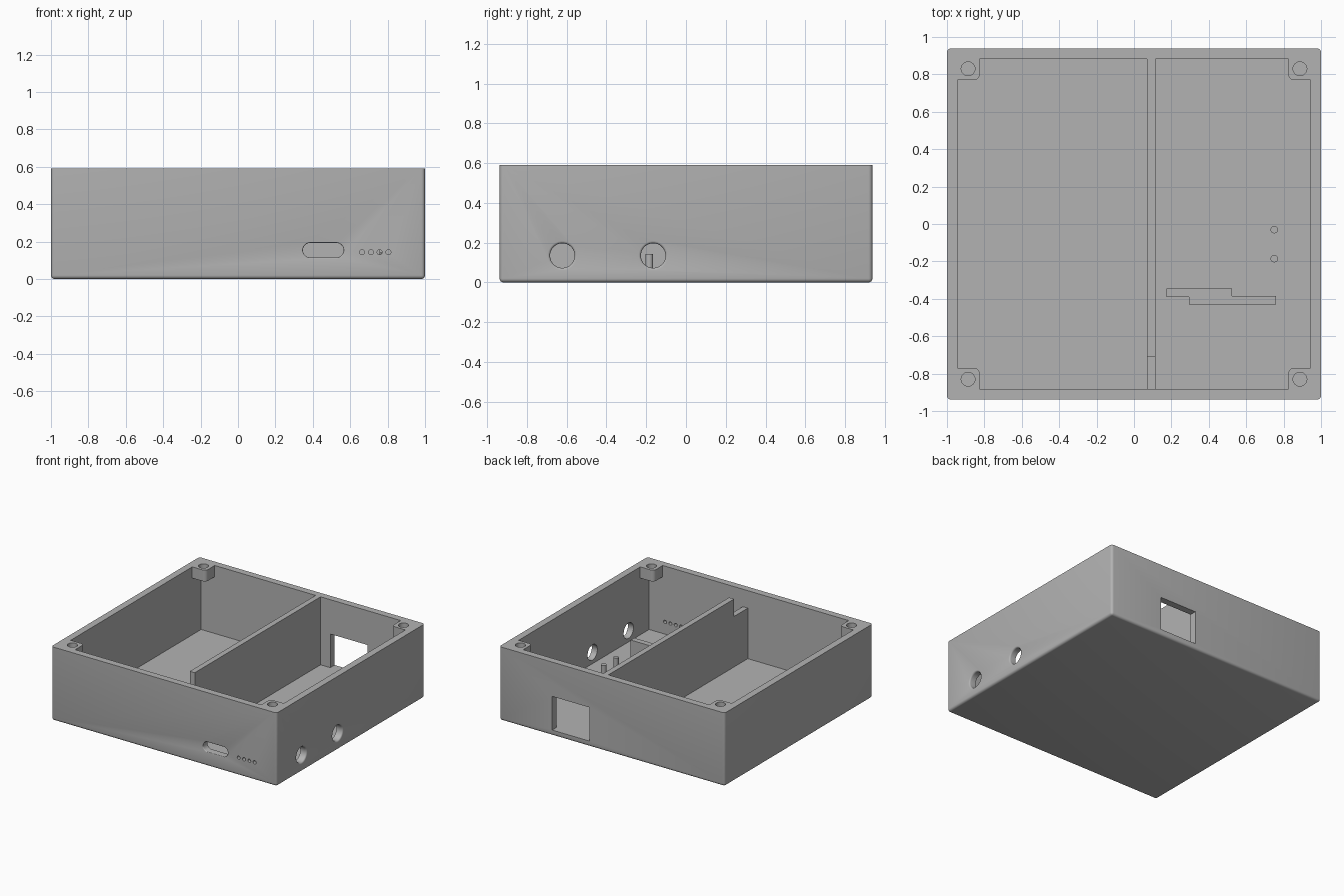
import bpy, bmesh, math
from mathutils import Vector

cube = bpy.data.objects.get("Cube")
if cube:
    bpy.data.objects.remove(cube, do_unlink=True)

grey = bpy.data.materials.new("plain grey")
grey.use_nodes = True
grey.diffuse_color = (0.45, 0.45, 0.45, 1)
bsdf = next(n for n in grey.node_tree.nodes if n.type == 'BSDF_PRINCIPLED')
bsdf.inputs["Base Color"].default_value = grey.diffuse_color
bsdf.inputs["Roughness"].default_value = 0.6

HX, HY, TOP = 1.0, 0.938, 0.59      # outer half sizes and height
WALL, FLOOR = 0.055, 0.045
IX, IY = HX - WALL, HY - WALL


def finish(name, bm):
    bmesh.ops.recalc_face_normals(bm, faces=bm.faces)
    mesh = bpy.data.meshes.new(name)
    bm.to_mesh(mesh)
    bm.free()
    mesh.materials.append(grey)
    ob = bpy.data.objects.new(name, mesh)
    bpy.context.collection.objects.link(ob)
    return ob


def loft(name, rings):
    """Closed solid through rings of equal point count."""
    bm = bmesh.new()
    loops = [[bm.verts.new(p) for p in ring] for ring in rings]
    n = len(loops[0])
    for a, b in zip(loops, loops[1:]):
        for i in range(n):
            j = (i + 1) % n
            bm.faces.new((a[i], a[j], b[j], b[i]))
    bm.faces.new(loops[0])
    bm.faces.new(loops[-1])
    return finish(name, bm)


def prism(name, outline, z0, z1):
    return loft(name, [[(x, y, z) for x, y in outline] for z in (z0, z1)])


def box(name, x0, x1, y0, y1, z0, z1):
    return prism(name, [(x0, y0), (x1, y0), (x1, y1), (x0, y1)], z0, z1)


def capsule(cx, cy, r, half=0.0, n=32):
    """Circle, or a slot when half is above zero."""
    pts = []
    for i in range(n):
        a = 2 * math.pi * (i + 0.5) / n
        shift = half if math.cos(a) > 0 else -half
        pts.append((cx + shift + r * math.cos(a), cy + r * math.sin(a)))
    return pts


def cut(ob, cutter):
    mod = ob.modifiers.new("cut", 'BOOLEAN')
    mod.operation = 'DIFFERENCE'
    mod.solver = 'EXACT'
    mod.object = cutter
    bpy.context.view_layer.objects.active = ob
    bpy.ops.object.modifier_apply(modifier=mod.name)
    bpy.data.objects.remove(cutter, do_unlink=True)


def smooth(ob):
    bpy.ops.object.select_all(action='DESELECT')
    ob.select_set(True)
    bpy.context.view_layer.objects.active = ob
    bpy.ops.object.shade_smooth_by_angle(angle=math.radians(32))


def flared(place, outer, r, flare, half=0.0):
    """Wall-opening cutter with a rounded outer lip; place maps (u, v, depth)."""
    steps = [(outer - 0.1, 0)]
    for k in range(5):
        a = math.pi / 2 * k / 4
        steps.append((outer - flare * (1 - math.sin(a)), flare * (1 - math.cos(a))))
    steps.append((outer + 0.05, flare))
    return loft("opening_cutter",
                [[place(u, v, d) for u, v in capsule(0, 0, r + e, half)] for d, e in steps])


# Outer case, rounded on the upright and bottom edges
case = box("case", -HX, HX, -HY, HY, 0, TOP)
bm = bmesh.new()
bm.from_mesh(case.data)
edges = [e for e in bm.edges if min(v.co.z for v in e.verts) < 0.01]
bmesh.ops.bevel(bm, geom=edges, offset=0.02, segments=4, profile=0.5, affect='EDGES')
bm.to_mesh(case.data)
bm.free()
cut(case, box("cavity_cutter", -IX, IX, -IY, IY, FLOOR, TOP + 0.1))

# Back window, level with the floor
cut(case, box("window_cutter", 0.2, 0.53, IY - 0.05, HY + 0.05, FLOOR, 0.315))

# Two round ports in the side wall
for y in (-0.622, -0.165):
    cut(case, flared(lambda u, v, d: Vector((d, y + u, 0.135 + v)), HX, 0.062, 0.012))

# Front slot and row of four indicator holes
cut(case, flared(lambda u, v, d: Vector((0.456 + u, -d, 0.154 + v)), HY, 0.039, 0.006, 0.07))
for i in range(4):
    ring = capsule(0.663 + 0.047 * i, 0.143, 0.0135, n=20)
    cut(case, loft("indicator_cutter", [[(x, y, z) for x, z in ring] for y in (-HY - 0.05, -IY + 0.05)]))
smooth(case)

# Short screw posts under the rim in each corner
PX, PY, R = 0.825, 0.77, 0.03
arc = [(PX + R - R * math.cos(a), PY + R - R * math.sin(a))
       for a in (math.pi / 2 * k / 6 for k in range(7))]
for sx, side in ((1, "left"), (-1, "right")):
    for sy, end in ((1, "back"), (-1, "front")):
        outline = [(PX, IY)] + arc + [(IX, PY), (IX, IY)]
        post = prism(f"{end}_{side}_screw_post", [(sx * x, sy * y) for x, y in outline], TOP - 0.09, TOP)
        cut(post, prism("screw_cutter", capsule(sx * 0.887, sy * 0.83, 0.037), TOP - 0.2, TOP + 0.1))
        smooth(post)

# Divider wall with a lowered notch at the front
side_profile = [(-IY, FLOOR), (IY, FLOOR), (IY, TOP), (-0.71, TOP), (-0.71, 0.45), (-IY, 0.45)]
loft("divider", [[(x, y, z) for y, z in side_profile] for x in (0.07, 0.114)])

# Stepped board rib on the floor
prism("board_rib", [(0.175, -0.345), (0.525, -0.345), (0.525, -0.385), (0.76, -0.385),
                    (0.76, -0.43), (0.295, -0.43), (0.295, -0.39), (0.175, -0.39)], FLOOR, 0.2)

# Two locating pegs
for name, y in (("back_peg", -0.03), ("front_peg", -0.185)):
    smooth(prism(name, capsule(0.75, y, 0.02, n=24), FLOOR, 0.142))
